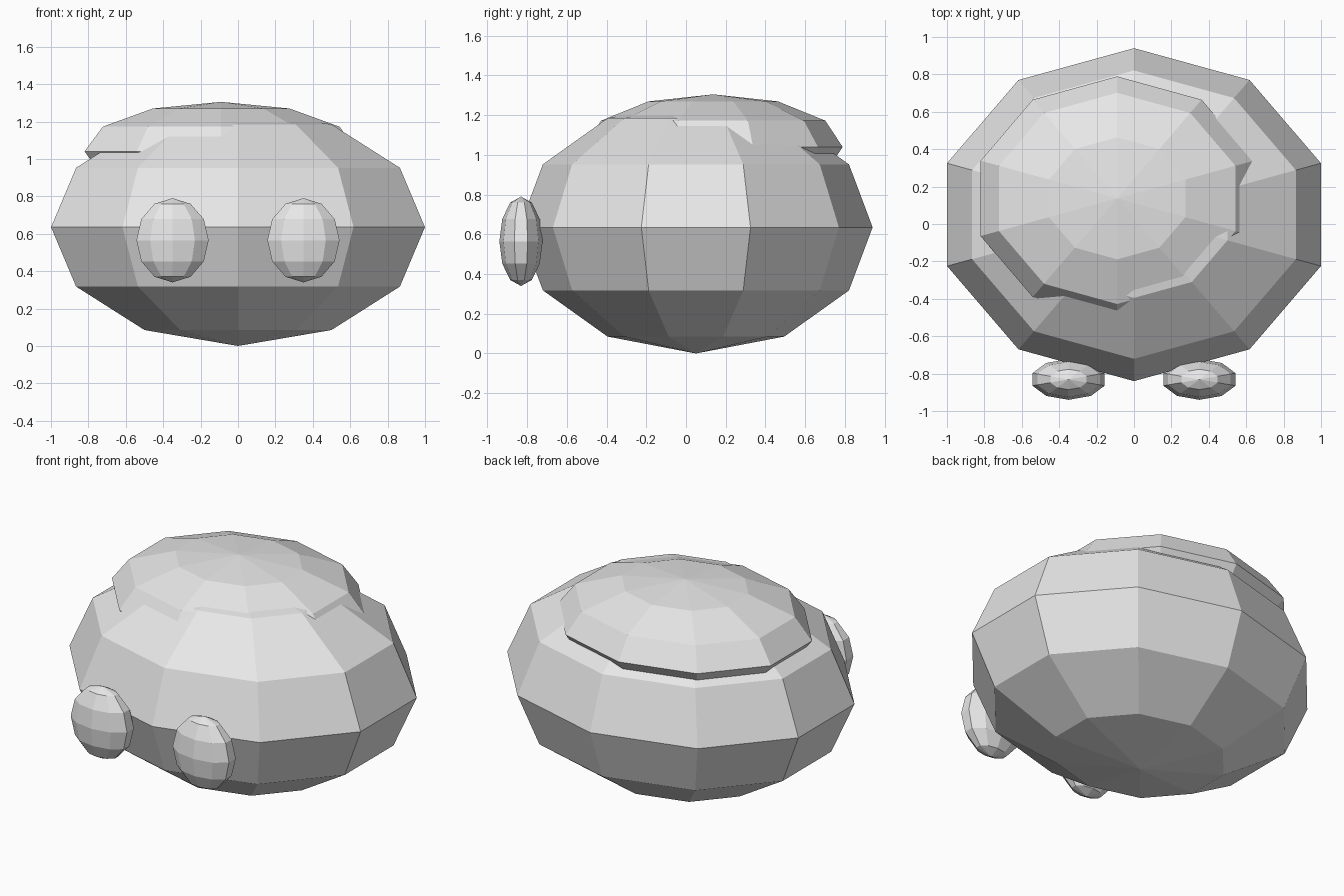
import bpy
import math

if "Cube" in bpy.data.objects:
    bpy.data.objects.remove(bpy.data.objects["Cube"])

grey = bpy.data.materials.new("light grey")
grey.diffuse_color = (0.8, 0.8, 0.8, 1.0)
grey.use_nodes = True
grey.node_tree.nodes["Principled BSDF"].inputs["Base Color"].default_value = grey.diffuse_color


def faceted_ball(name, center, radii):
    """Flat-shaded ball of ten segments with a corner on the front and back."""
    bpy.ops.mesh.primitive_uv_sphere_add(segments=10, ring_count=6, radius=1)
    ball = bpy.context.object
    ball.name = name
    # Put a corner of the decagon on the y axis, then squash and place it
    turn = math.pi / 2 - math.atan2(*[
        next(v for v in ball.data.vertices if abs(v.co.z) < 1e-4).co[i] for i in (1, 0)])
    for v in ball.data.vertices:
        x, y, z = v.co
        v.co = (x * math.cos(turn) - y * math.sin(turn),
                x * math.sin(turn) + y * math.cos(turn), z)
        v.co = [c + r * p for c, r, p in zip(center, radii, v.co)]
    ball.data.materials.append(grey)
    return ball


# Main rounded body
faceted_ball("body", (0, 0.05, 0.635), (1.051, 0.89, 0.635))

# Flattened cap, sitting off-centre towards the back left
faceted_ball("cap", (-0.09, 0.137, 1.04), (0.768, 0.652, 0.265))

# Pair of eyes on the front
for side, x in (("left", -0.35), ("right", 0.35)):
    faceted_ball(side + "_eye", (x, -0.831, 0.565), (0.203, 0.109, 0.225))
